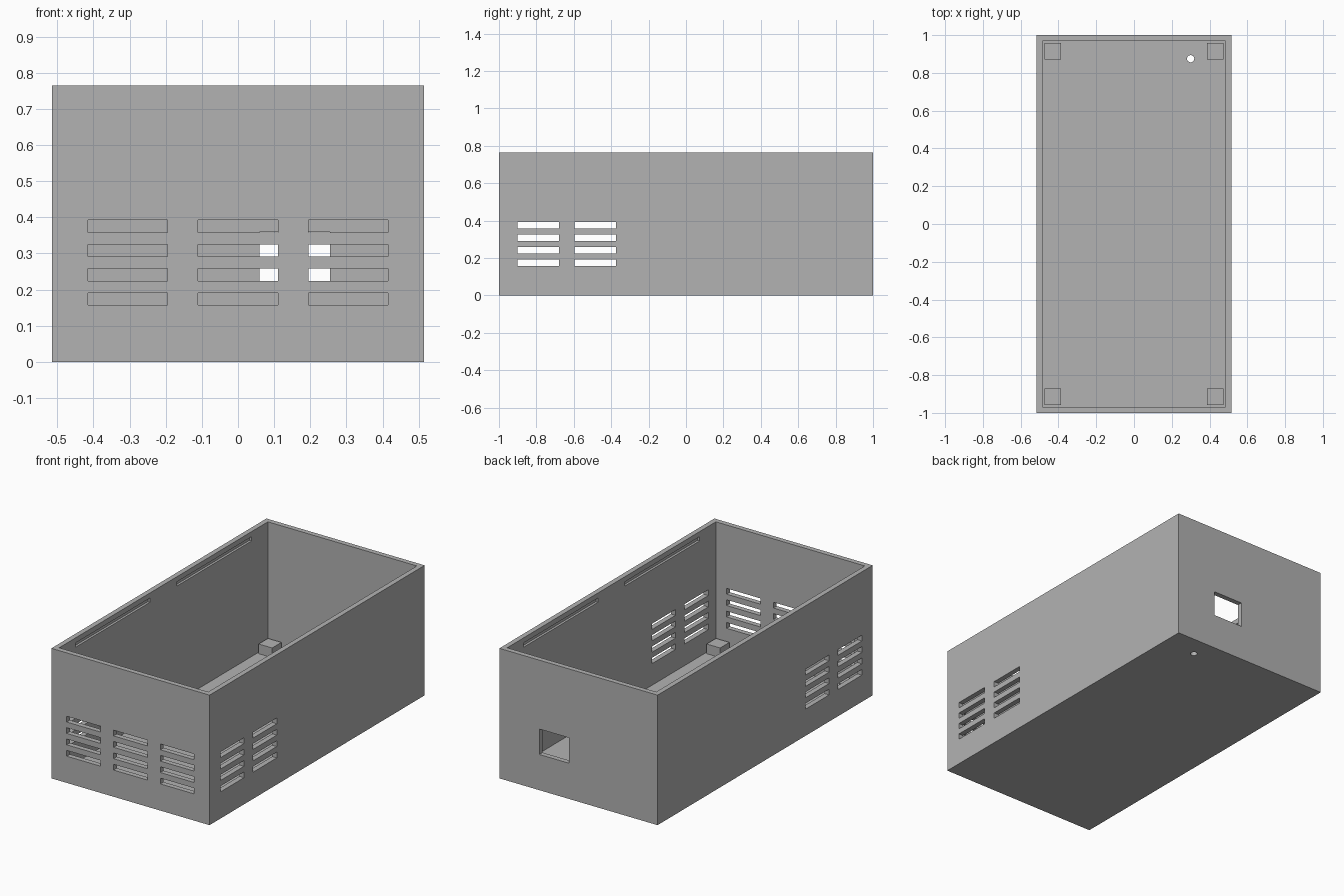
import bpy
import bmesh
from mathutils import Matrix, Vector

if "Cube" in bpy.data.objects:
    bpy.data.objects.remove(bpy.data.objects["Cube"], do_unlink=True)

HX, HY, H, WALL = 0.515, 1.0, 0.765, 0.03
IX, IY = HX - WALL, HY - WALL

grey = bpy.data.materials.new("plain grey")
grey.use_nodes = True
colour = (0.448, 0.448, 0.448, 1)
grey.diffuse_color = colour
grey.node_tree.nodes["Principled BSDF"].inputs["Base Color"].default_value = colour


def add_box(bm, x, y, z):
    """Add a box given its (low, high) range on each axis."""
    lo, hi = (Vector(c) for c in zip(x, y, z))
    size = hi - lo
    mat = Matrix.Translation((lo + hi) / 2) @ Matrix.Diagonal((*size, 1))
    bmesh.ops.create_cube(bm, size=1, matrix=mat)


def finish(bm, name):
    mesh = bpy.data.meshes.new(name)
    bm.to_mesh(mesh)
    bm.free()
    mesh.materials.append(grey)
    obj = bpy.data.objects.new(name, mesh)
    bpy.context.collection.objects.link(obj)
    return obj


def cut(target, cutter):
    cutter.hide_render = True
    mod = target.modifiers.new(cutter.name, "BOOLEAN")
    mod.operation = "DIFFERENCE"
    mod.solver = "EXACT"
    mod.object = cutter
    bpy.context.view_layer.objects.active = target
    bpy.ops.object.modifier_apply(modifier=mod.name)
    bpy.data.objects.remove(cutter, do_unlink=True)


# Open case body
bm = bmesh.new()
add_box(bm, (-HX, HX), (-HY, HY), (0, H))
case = finish(bm, "case")

bm = bmesh.new()
add_box(bm, (-IX, IX), (-IY, IY), (WALL, H + 0.1))
cut(case, finish(bm, "cavity_cutter"))

bm = bmesh.new()
# Vent slots: three columns in front, two on each side
for row in range(4):
    z = 0.157 + row * 0.067
    for x in (-0.305, 0, 0.305):
        add_box(bm, (x - 0.11, x + 0.11), (-HY - 0.02, -IY + 0.02), (z, z + 0.034))
    for y in (-0.79, -0.485):
        for s in (-1, 1):
            xs = sorted((s * (IX - 0.02), s * (HX + 0.02)))
            add_box(bm, xs, (y - 0.11, y + 0.11), (z, z + 0.034))

# Lid grooves inside the long walls
for s in (-1, 1):
    xs = sorted((s * (IX - 0.02), s * (IX + 0.014)))
    for y in (-0.473, 0.473):
        add_box(bm, xs, (y - 0.347, y + 0.347), (0.71, 0.735))

# Socket opening in the back wall
add_box(bm, (0.06, 0.255), (IY - 0.02, HY + 0.02), (0.21, 0.36))

# Round hole through the floor
bmesh.ops.create_cone(bm, cap_ends=True, segments=32, radius1=0.019, radius2=0.019,
                      depth=0.1, matrix=Matrix.Translation((0.3, 0.875, 0.015)))
cut(case, finish(bm, "openings_cutter"))

# Corner support blocks on the floor
for sx, side in ((-1, "right"), (1, "left")):
    for sy, end in ((-1, "front"), (1, "back")):
        bm = bmesh.new()
        add_box(bm, sorted((sx * 0.387, sx * 0.475)), sorted((sy * 0.87, sy * 0.957)),
                (WALL - 0.01, 0.087))
        finish(bm, f"support_block_{end}_{side}")
